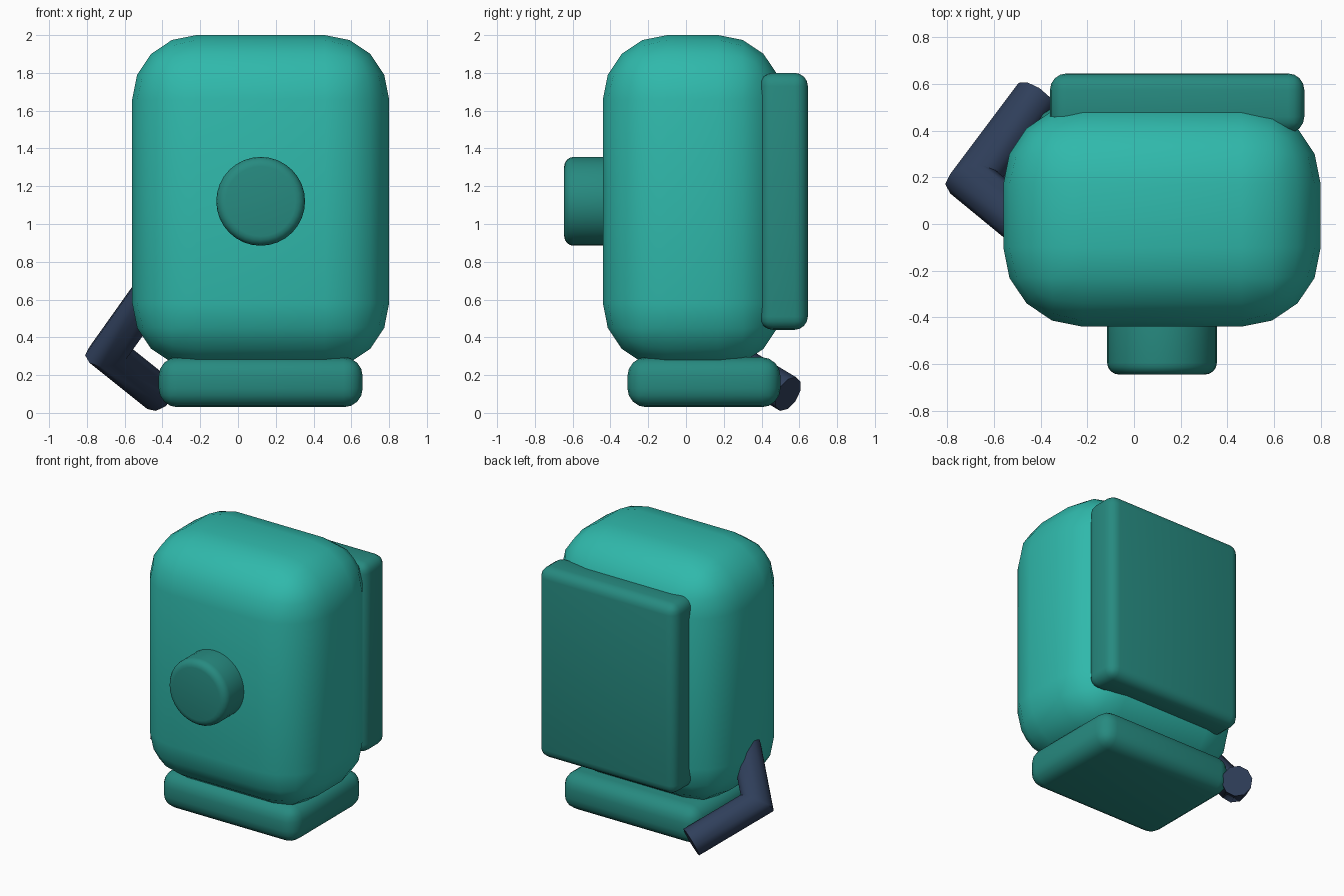
import bpy, bmesh, math
from mathutils import Vector

if "Cube" in bpy.data.objects:
    bpy.data.objects.remove(bpy.data.objects["Cube"])


def material(name, rgb):
    m = bpy.data.materials.new(name)
    m.diffuse_color = (*rgb, 1)
    m.use_nodes = True
    m.node_tree.nodes["Principled BSDF"].inputs["Base Color"].default_value = m.diffuse_color
    return m


TEAL = material("bright teal", (0.029, 0.485, 0.410))
DARK = material("dark teal", (0.020, 0.255, 0.216))
NAVY = material("navy", (0.029, 0.050, 0.105))


def finish(obj, mat, angle):
    obj.data.materials.append(mat)
    bpy.ops.object.select_all(action='DESELECT')
    obj.select_set(True)
    bpy.context.view_layer.objects.active = obj
    bpy.ops.object.shade_smooth_by_angle(angle=math.radians(angle))


def rounded(obj, radius, segments):
    b = obj.modifiers.new("rounding", 'BEVEL')
    b.width, b.segments = radius, segments
    b.limit_method, b.angle_limit = 'ANGLE', math.radians(60)
    bpy.ops.object.modifier_apply(modifier=b.name)


def rounded_box(name, lo, hi, radius, segments, mat):
    lo, hi = Vector(lo), Vector(hi)
    bpy.ops.mesh.primitive_cube_add(size=1, location=(lo + hi) / 2)
    obj = bpy.context.object
    obj.name = name
    obj.scale = hi - lo
    bpy.ops.object.transform_apply(location=False, rotation=False, scale=True)
    rounded(obj, radius, segments)
    finish(obj, mat, 35)


def bent_tube(name, path, radius, sides, mat):
    """Tube along a three-point path with a mitred elbow."""
    a, elbow, b = map(Vector, path)
    d1, d2 = (elbow - a).normalized(), (b - elbow).normalized()
    side = d1.cross(d2).normalized()
    up = side.cross(d1)
    miter = (d1 + d2).normalized()
    bm = bmesh.new()
    rings = [[], [], []]
    for i in range(sides):
        t = 2 * math.pi * i / sides
        off = (side * math.cos(t) + up * math.sin(t)) * radius
        mid = off - d1 * (off.dot(miter) / d1.dot(miter))
        end = mid - d2 * mid.dot(d2)
        for ring, p in zip(rings, (a + off, elbow + mid, b + end)):
            ring.append(bm.verts.new(p))
    for r, s in zip(rings, rings[1:]):
        for i in range(sides):
            j = (i + 1) % sides
            bm.faces.new((r[i], r[j], s[j], s[i]))
    bm.faces.new(rings[0])
    bm.faces.new(rings[-1])
    bmesh.ops.recalc_face_normals(bm, faces=bm.faces)
    mesh = bpy.data.meshes.new(name)
    bm.to_mesh(mesh)
    bm.free()
    obj = bpy.data.objects.new(name, mesh)
    bpy.context.collection.objects.link(obj)
    finish(obj, mat, 46)


# Main body, base slab and back pack
rounded_box("body", (-0.56, -0.44, 0.24), (0.80, 0.51, 2.0), 0.34, 4, TEAL)
rounded_box("base", (-0.42, -0.31, 0.03), (0.66, 0.50, 0.295), 0.10, 4, DARK)
rounded_box("back_pack", (-0.36, 0.39, 0.44), (0.73, 0.645, 1.80), 0.07, 4, DARK)

# Round knob on the front
bpy.ops.mesh.primitive_cylinder_add(vertices=32, radius=0.235, depth=0.40,
                                    location=(0.12, -0.445, 1.12),
                                    rotation=(math.pi / 2, 0, 0))
knob = bpy.context.object
knob.name = "front_knob"
rounded(knob, 0.05, 4)
finish(knob, DARK, 35)

# Bent arm at the lower left
bent_tube("bent_arm", ((-0.41, -0.05, 0.71), (-0.69, 0.18, 0.316), (-0.42, 0.54, 0.10)),
          0.10, 10, NAVY)
